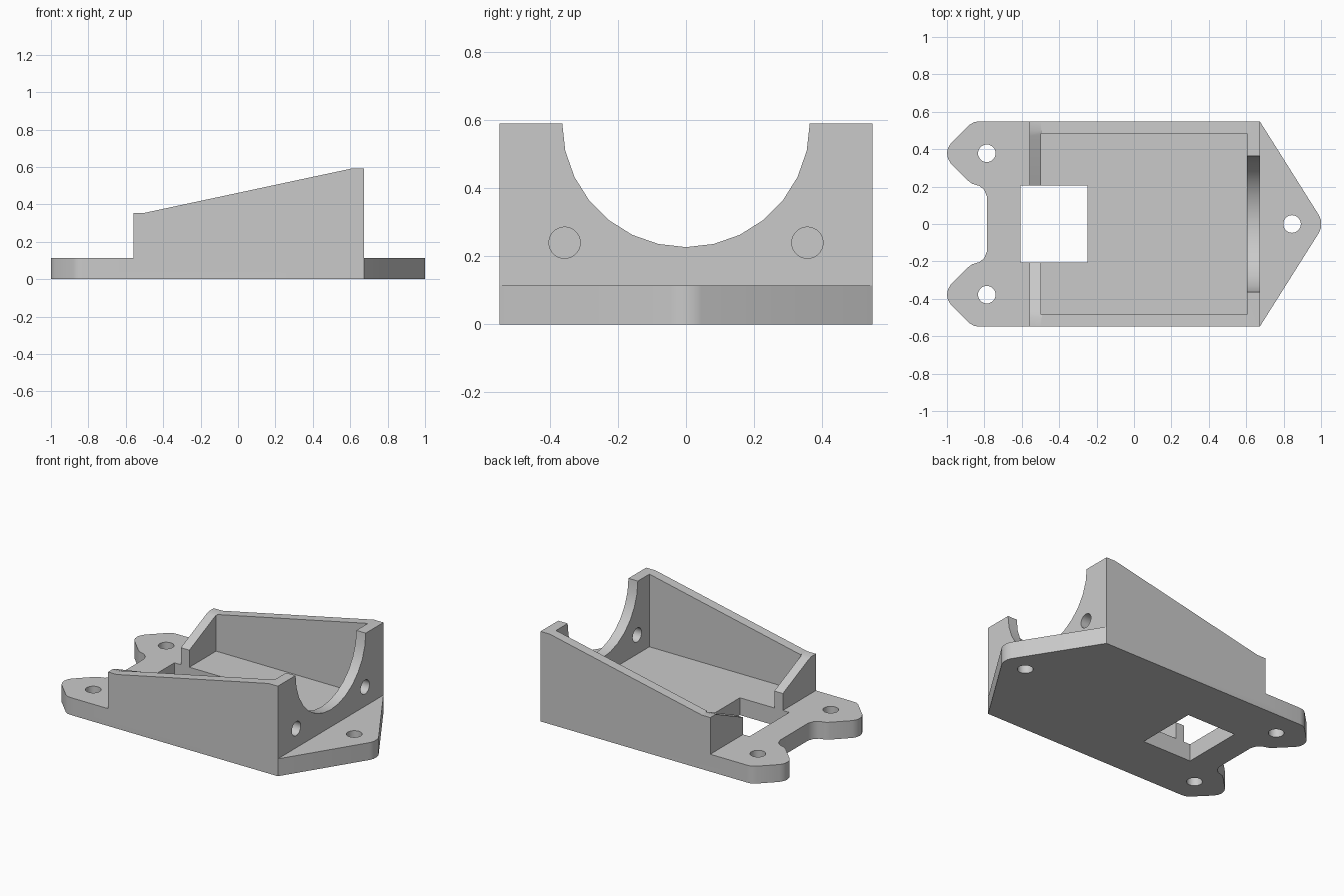
import bpy, bmesh
from math import sin, cos, pi, radians
from mathutils import Vector

cube = bpy.data.objects.get("Cube")
if cube:
    bpy.data.objects.remove(cube, do_unlink=True)

GREY = (0.59, 0.59, 0.59, 1)
grey = bpy.data.materials.new("plain grey")
grey.use_nodes = True
grey.diffuse_color = GREY
grey.node_tree.nodes["Principled BSDF"].inputs["Base Color"].default_value = GREY

# Turns a 2D outline point and a depth into a 3D point
AXES = {
    "x": lambda a, b, d: Vector((d, a, b)),
    "y": lambda a, b, d: Vector((a, d, b)),
    "z": lambda a, b, d: Vector((a, b, d)),
}


def prism(name, outline, axis, lo, hi):
    """Extrude a closed outline along an axis."""
    bm = bmesh.new()
    face = bm.faces.new([bm.verts.new(AXES[axis](a, b, lo)) for a, b in outline])
    new = bmesh.ops.extrude_face_region(bm, geom=[face])["geom"]
    bmesh.ops.translate(bm, vec=AXES[axis](0, 0, hi - lo),
                        verts=[v for v in new if isinstance(v, bmesh.types.BMVert)])
    bmesh.ops.recalc_face_normals(bm, faces=bm.faces)
    mesh = bpy.data.meshes.new(name)
    bm.to_mesh(mesh)
    bm.free()
    mesh.materials.append(grey)
    obj = bpy.data.objects.new(name, mesh)
    bpy.context.collection.objects.link(obj)
    return obj


def circle(a, b, r, n=28):
    return [(a + r * cos(2 * pi * i / n), b + r * sin(2 * pi * i / n)) for i in range(n)]


def rect(a0, a1, b0, b1):
    return [(a0, b0), (a1, b0), (a1, b1), (a0, b1)]


def combine(target, tool, operation="DIFFERENCE"):
    """Apply a boolean and discard the tool."""
    tool.hide_render = True
    mod = target.modifiers.new("boolean", "BOOLEAN")
    mod.operation = operation
    mod.solver = "EXACT"
    mod.object = tool
    bpy.context.view_layer.objects.active = target
    bpy.ops.object.modifier_apply(modifier=mod.name)
    bpy.data.objects.remove(tool, do_unlink=True)


BACK, FRONT, SIDE = -0.56, 0.673, 0.548
TRAY_BACK, TRAY_FRONT = -0.498, 0.605
PLATE, LOW, HIGH = 0.114, 0.355, 0.591

# Base plate: pointed tip at one end, two rounded ears at the other
half = [(1, 0.02), (0.99, 0.045), (FRONT, SIDE), (-0.83, SIDE), (-0.855, 0.545),
        (-0.88, 0.53), (-0.98, 0.43), (-0.995, 0.405), (-1, 0.38), (-0.995, 0.35),
        (-0.98, 0.325), (-0.885, 0.23), (-0.865, 0.215), (-0.825, 0.203),
        (-0.8, 0.182), (-0.786, 0.145)]
bracket = prism("mounting_bracket", half + [(x, -y) for x, y in reversed(half)],
                "z", 0, PLATE)

# Housing walls with a sloping top: a hollow frame standing on the plate
profile = [(BACK, 0.05), (FRONT, 0.05), (FRONT, HIGH), (TRAY_FRONT, HIGH),
           (TRAY_BACK, LOW), (BACK, LOW)]
housing = prism("housing", profile, "y", -SIDE, SIDE)
combine(housing, prism("tray_cutter", rect(TRAY_BACK, TRAY_FRONT, -0.484, 0.484), "z", -0.2, 1))
combine(bracket, housing, "UNION")

# Low end wall slopes down towards its middle
slope = [(-0.5, LOW), (-0.47, 0.345), (-0.2, 0.223)]
dip = slope + [(-y, z) for y, z in reversed(slope)] + [(0.5, 0.8), (-0.5, 0.8)]
combine(bracket, prism("dip_cutter", dip, "x", -0.7, TRAY_BACK + 0.005))

# Square opening through floor and low end wall
combine(bracket, prism("window_cutter", rect(-0.607, -0.248, -0.205, 0.207), "z", -0.2, 1))

# Round cradle in the high end wall
cradle = [(0.364 * cos(pi + pi * i / 14), HIGH + 0.364 * sin(pi + pi * i / 14))
          for i in range(15)] + [(0.364, 0.8), (-0.364, 0.8)]
combine(bracket, prism("cradle_cutter", cradle, "x", 0.55, 0.8))

# Screw holes in the plate and the high end wall
for x, y in [(0.845, 0), (-0.787, 0.378), (-0.787, -0.378)]:
    combine(bracket, prism("plate_hole_cutter", circle(x, y, 0.047), "z", -0.2, 0.3))
for side in (-1, 1):
    combine(bracket, prism("wall_hole_cutter", circle(side * 0.357, 0.24, 0.046), "x", 0.55, 0.8))

# Smooth curves, sharp edges
bpy.ops.object.select_all(action="DESELECT")
bracket.select_set(True)
bpy.context.view_layer.objects.active = bracket
bpy.ops.object.shade_smooth_by_angle(angle=radians(30))
